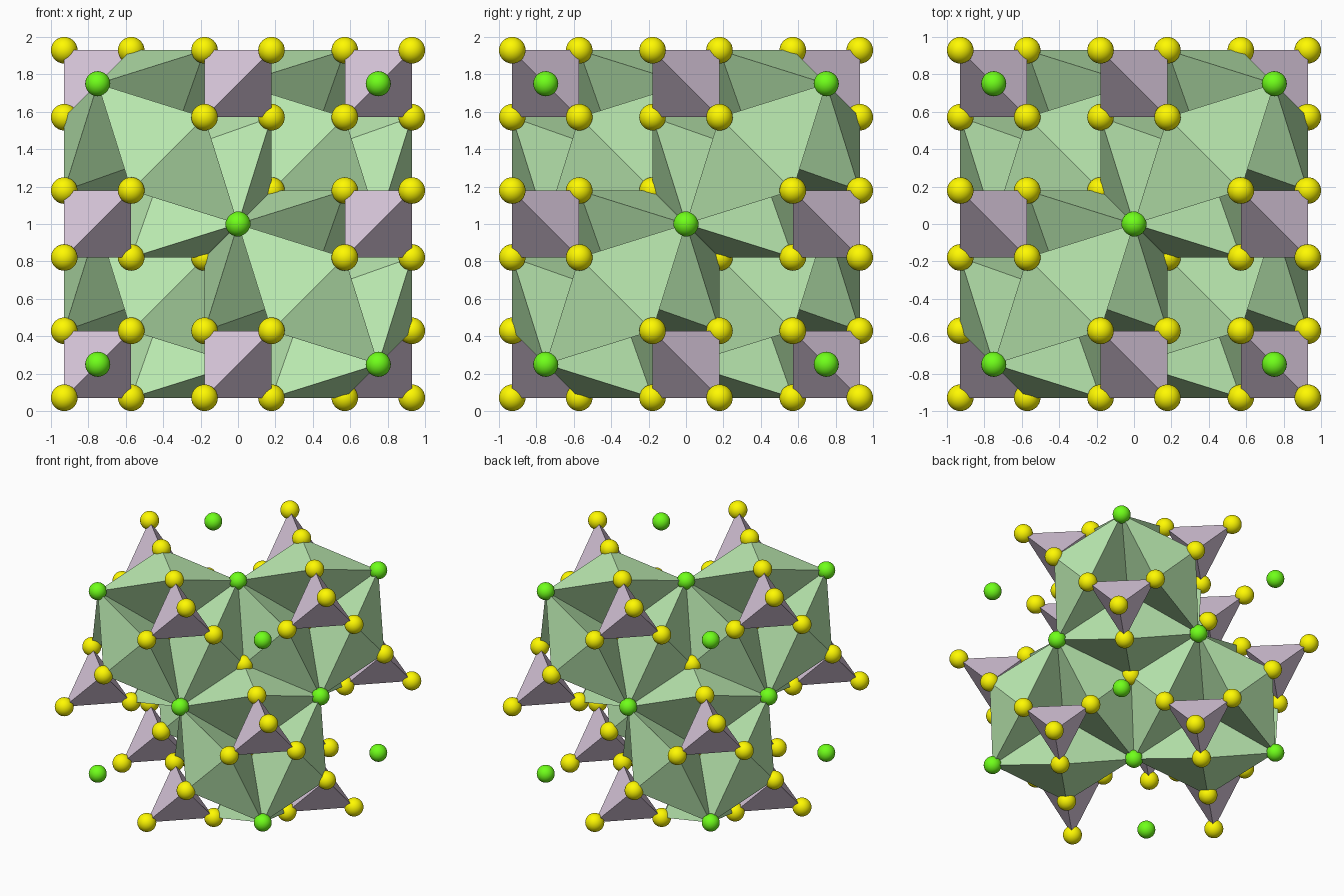
import bpy, bmesh
from itertools import product, combinations
from mathutils import Vector, Matrix

if "Cube" in bpy.data.objects:
    bpy.data.objects.remove(bpy.data.objects["Cube"])

H = 0.75             # half the cubic cell
D = 0.179            # half width of a small tetrahedron
R_YELLOW, R_GREEN = 0.071, 0.067
ORIGIN = Vector((0, 0, 1))


def material(name, color):
    mat = bpy.data.materials.new(name)
    mat.diffuse_color = (*color, 1)
    mat.use_nodes = True
    mat.node_tree.nodes["Principled BSDF"].inputs["Base Color"].default_value = mat.diffuse_color
    return mat


def finish(bm, name, mat, smooth=False):
    for f in bm.faces:
        f.smooth = smooth
    mesh = bpy.data.meshes.new(name)
    bm.to_mesh(mesh)
    bm.free()
    mesh.materials.append(mat)
    obj = bpy.data.objects.new(name, mesh)
    obj.location = ORIGIN
    bpy.context.collection.objects.link(obj)


def tetrahedra(groups, name, mat):
    bm = bmesh.new()
    for a, b, c, d in groups:
        if (b - a).cross(c - a).dot(d - a) < 0:    # keep the faces turned outward
            b, c = c, b
        v = [bm.verts.new(p) for p in (a, b, c, d)]
        for i, j, k in ((0, 2, 1), (0, 1, 3), (1, 2, 3), (2, 0, 3)):
            bm.faces.new((v[i], v[j], v[k]))
    finish(bm, name, mat)


def balls(points, radius, name, mat):
    bm = bmesh.new()
    for p in points:
        bmesh.ops.create_uvsphere(bm, u_segments=32, v_segments=16, radius=radius,
                                  matrix=Matrix.Translation(p))
    finish(bm, name, mat, True)


pale_green = material("pale_green", (0.50, 0.83, 0.44))
mauve = material("mauve", (0.70, 0.58, 0.72))
yellow = material("yellow", (1.0, 0.95, 0.0))
green = material("green", (0.16, 1.0, 0.01))

# Lattice: green balls on corners and face centres, tetrahedra on edges and centre
lattice = list(product((-1, 0, 1), repeat=3))
green_sites = [Vector(p) * H for p in lattice if sum(map(abs, p)) % 2 == 1]
tetra_sites = [Vector(p) * H for p in lattice if sum(map(abs, p)) % 2 == 0]
signs = [Vector(s) for s in product((-1, 1), repeat=3)]
tips = [s * D for s in signs if s.x * s.y * s.z < 0]
octants = [s * H / 2 for s in signs if s.x * s.y * s.z > 0]
yellow_sites = [c + t for c in tetra_sites for t in tips]

# Small tetrahedra
for i, c in enumerate(tetra_sites):
    tetrahedra([[c + t for t in tips]], f"small_tetrahedron_{i + 1}", mauve)

# Star clusters: twelve tetrahedra meet at each alternate octant centre, each
# spanning one green ball and a pair of yellow balls from neighbouring tetrahedra
PAIR = 2 * 2 ** 0.5 * (H / 2 - D)
for i, c in enumerate(octants):
    greens = [p for p in green_sites if (p - c).length < 0.7]
    yellows = [p for p in yellow_sites if (p - c).length < 0.7]
    pairs = [(p, q) for p, q in combinations(yellows, 2)
             if abs((p - q).length - PAIR) < 0.01]
    groups = [(c, g, p, q) for p, q in pairs
              for g in sorted(greens, key=lambda g: (g - p).length + (g - q).length)[:2]]
    tetrahedra(groups, f"star_cluster_{i + 1}", pale_green)

# Balls
balls(yellow_sites + octants, R_YELLOW, "yellow_balls", yellow)
balls(green_sites, R_GREEN, "green_balls", green)
